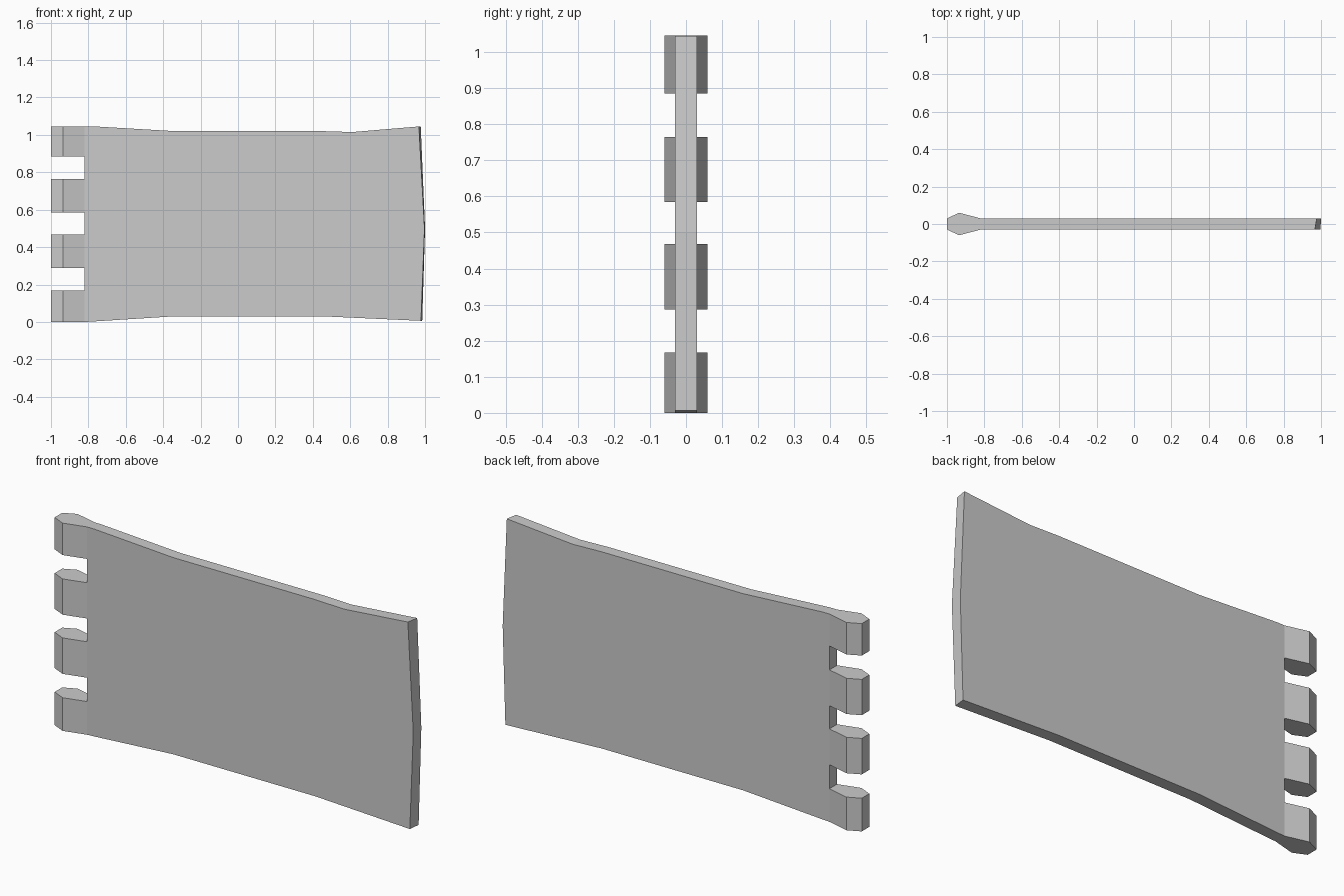
import bpy
import bmesh

if "Cube" in bpy.data.objects:
    bpy.data.objects.remove(bpy.data.objects["Cube"])

T = 0.03          # half thickness of the panel
XL = -0.82        # where the knuckles meet the panel
Z_TOP = 1.046
FINGERS = [(0.0, 0.167), (0.287, 0.468), (0.585, 0.765), (0.885, Z_TOP)]

bm = bmesh.new()


def prism(ring_a, ring_b, skip=()):
    """Two matching rings joined by caps and sides, leaving out skipped sides."""
    a = [bm.verts.new(p) for p in ring_a]
    b = [bm.verts.new(p) for p in ring_b]
    bm.faces.new(a)
    bm.faces.new(b[::-1])
    n = len(a)
    for i in range(n):
        if i not in skip:
            j = (i + 1) % n
            bm.faces.new((a[j], a[i], b[i], b[j]))


# Panel outline: left edge from the top down, then along bottom, right end, top
left = [(XL, z) for span in reversed(FINGERS) for z in reversed(span)]
bottom = [(-0.78, 0.002), (-0.34, 0.03), (0.45, 0.03)]
right_front = [(0.978, 0.006), (0.997, 0.50), (0.967, 1.045)]
right_back = [(0.985, 0.006), (1.0, 0.50), (0.977, 1.045)]
top = [(0.61, 1.015), (0.45, 1.02), (-0.34, 1.02), (-0.78, Z_TOP)]
front = [(x, -T, z) for x, z in left + bottom + right_front + top]
back = [(x, T, z) for x, z in left + bottom + right_back + top]
prism(front, back, skip=(0, 2, 4, 6))

# Hinge knuckles, open where they join the panel
knuckle = [(XL, -T), (XL, T), (-0.935, 0.06), (-1.0, T), (-1.0, -T), (-0.935, -0.06)]
for z0, z1 in FINGERS:
    prism([(x, y, z1) for x, y in knuckle], [(x, y, z0) for x, y in knuckle], skip=(0,))

bmesh.ops.remove_doubles(bm, verts=bm.verts, dist=0.0005)
bmesh.ops.recalc_face_normals(bm, faces=bm.faces)
mesh = bpy.data.meshes.new("hinged_panel")
bm.to_mesh(mesh)
bm.free()
bpy.context.collection.objects.link(bpy.data.objects.new("hinged_panel", mesh))
